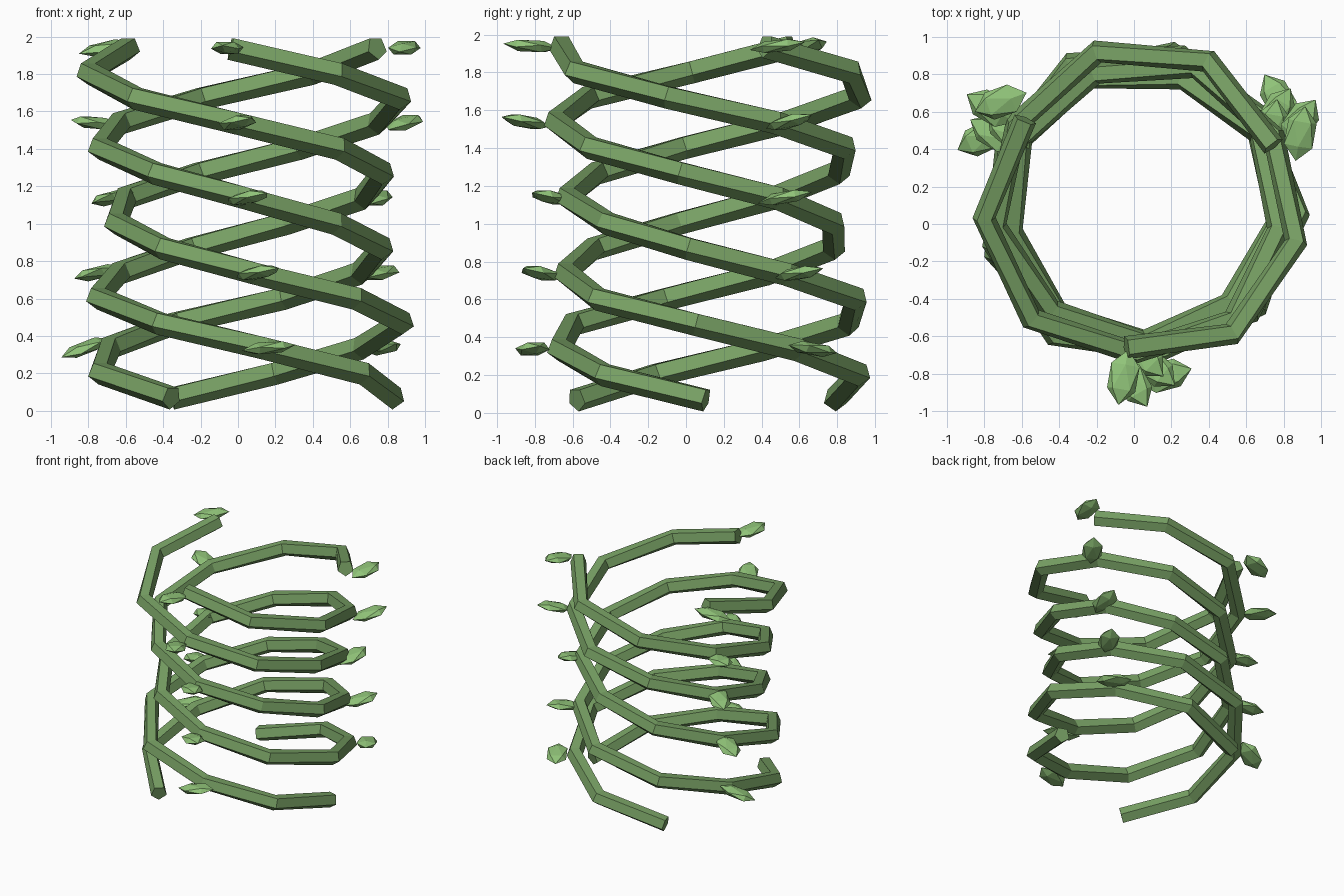
import bpy, bmesh, math
from mathutils import Vector, Matrix

if "Cube" in bpy.data.objects:
    bpy.data.objects.remove(bpy.data.objects["Cube"])

CENTRE = Vector((0.04, 0.105, 0))
STEP = math.radians(576 / 14)          # 1.6 turns in 14 segments
RADII = [.79, .825, .785, .84, .82, .745, .735, .71, .735, .745,
         .79, .795, .85, .845, .77]
TUBE, SIDES = 0.065, 5


def level(i):
    return 0.07 + 1.87 * i / 14


def polar(angle, r, z):
    return CENTRE + Vector((r * math.cos(angle), r * math.sin(angle), z))


def material(name, colour):
    m = bpy.data.materials.new(name)
    m.diffuse_color = (*colour, 1)
    m.use_nodes = True
    m.node_tree.nodes["Principled BSDF"].inputs["Base Color"].default_value = m.diffuse_color
    return m


def finish(bm, name, mat):
    bmesh.ops.recalc_face_normals(bm, faces=bm.faces)
    mesh = bpy.data.meshes.new(name)
    bm.to_mesh(mesh)
    bm.free()
    mesh.materials.append(mat)
    obj = bpy.data.objects.new(name, mesh)
    bpy.context.collection.objects.link(obj)
    return obj


def make_vine(name, start, mat):
    pts = [polar(start - STEP * i, r, level(i)) for i, r in enumerate(RADII)]
    bm = bmesh.new()
    rings = []
    for i, p in enumerate(pts):
        ahead = pts[min(i + 1, len(pts) - 1)] - p
        behind = p - pts[max(i - 1, 0)]
        t = (ahead.normalized() + behind.normalized()).normalized()
        side = Vector((0, 0, 1)).cross(t).normalized()
        if side.dot(p - CENTRE) < 0:
            side = -side
        up = side.cross(t).normalized()
        if up.z < 0:
            up = -up
        ring = []
        for k in range(SIDES):
            a = -math.pi / 2 + 2 * math.pi * k / SIDES
            ring.append(bm.verts.new(p + TUBE * (side * math.cos(a) + up * math.sin(a))))
        rings.append(ring)
    for a, b in zip(rings, rings[1:]):
        for k in range(SIDES):
            n = (k + 1) % SIDES
            bm.faces.new((a[k], a[n], b[n], b[k]))
    bm.faces.new(rings[0])
    bm.faces.new(rings[-1])
    return finish(bm, name, mat)


def make_leaf(name, pos, yaw, pitch, mat):
    # faceted pod, long axis along local x
    bm = bmesh.new()
    bmesh.ops.create_icosphere(bm, subdivisions=1, radius=1)
    m = (Matrix.Translation(pos)
         @ Matrix.Rotation(math.radians(yaw), 4, 'Z')
         @ Matrix.Rotation(math.radians(-pitch), 4, 'Y')
         @ Matrix.Diagonal((0.15, 0.09, 0.037, 1))
         @ Matrix.Rotation(math.pi / 2, 4, 'Y'))
    bmesh.ops.transform(bm, matrix=m, verts=bm.verts)
    return finish(bm, name, mat)


vine_green = material("vine_green", (0.19, 0.36, 0.13))
leaf_green = material("leaf_green", (0.28, 0.55, 0.19))

# three intertwined vines
for s in range(3):
    make_vine(f"vine_{s + 1}", math.radians(120 * s), vine_green)

# three columns of leaves: (yaw, pitch) from bottom to top
columns = {
    "front": [(15, 6), (-40, 10), (-45, 10), (-60, 10), (-100, 5)],
    "right": [(120, -8), (60, 10), (80, 12), (55, 14), (80, 8)],
    "left": [(205, -20), (150, -12), (140, -12), (150, 6), (200, -12)],
}
OFFSET = [0.14, 0.13, 0.08, 0.16, 0.16]
for c, (col, poses) in enumerate(columns.items()):
    for j, (yaw, pitch) in enumerate(poses):
        i = 2 + 3 * j
        angle = -STEP * i + math.radians(120 * (c + j))
        pos = polar(angle, RADII[i] + OFFSET[j], level(i))
        make_leaf(f"leaf_{col}_{j + 1}", pos, yaw, pitch, leaf_green)
